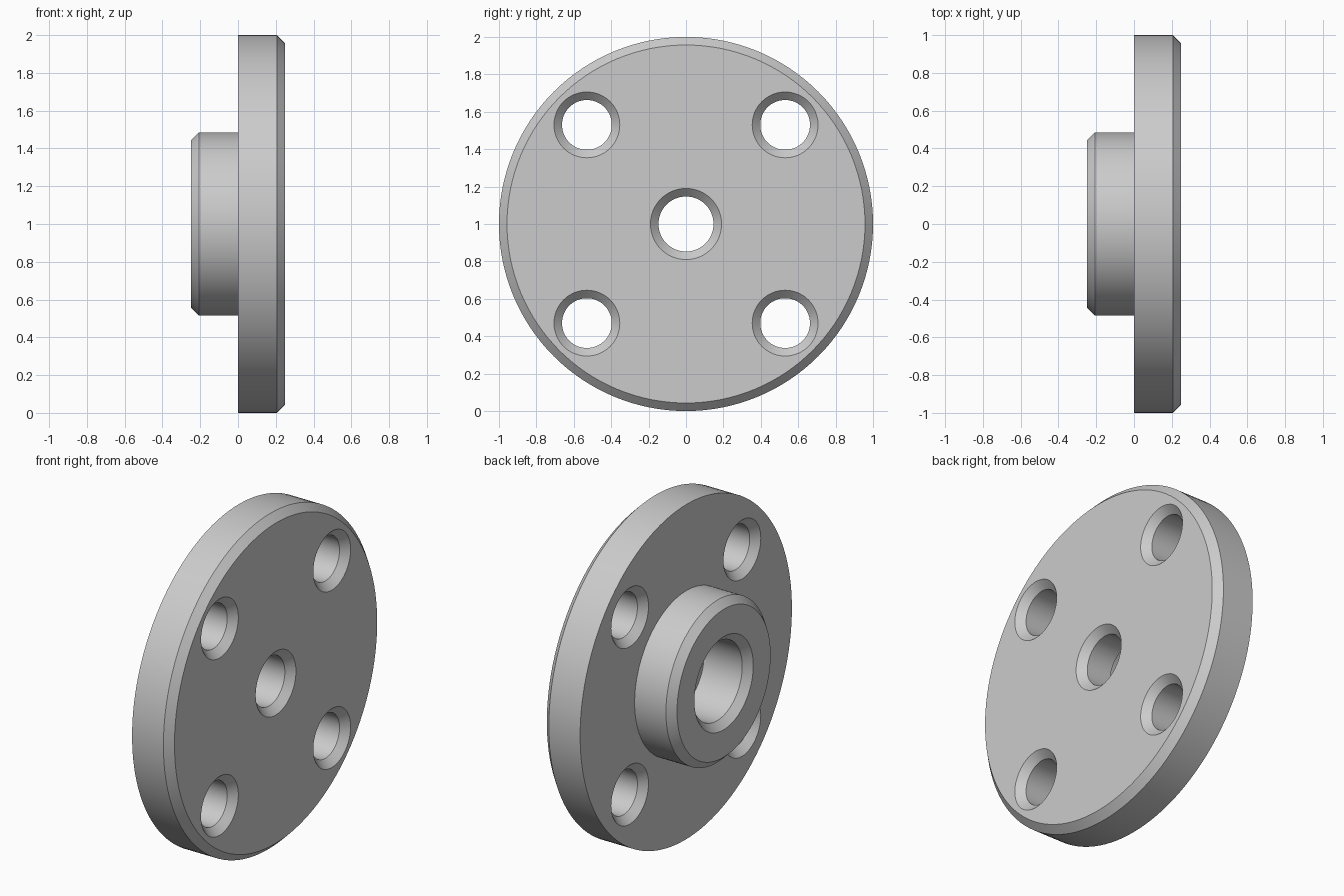
import bpy
import bmesh
from math import pi, radians
from mathutils import Matrix, Vector

default = bpy.data.objects.get("Cube")
if default:
    bpy.data.objects.remove(default, do_unlink=True)

# Single flat metal colour
GREY = (0.6, 0.6, 0.6, 1.0)
metal = bpy.data.materials.new("grey metal")
metal.use_nodes = True
metal.diffuse_color = GREY
metal.node_tree.nodes["Principled BSDF"].inputs["Base Color"].default_value = GREY

FRONT, BACK = 0.25, -0.25      # outer end faces along x
BEVEL = 0.043                  # chamfer size used everywhere


def lathe(name, profile, steps, centre):
    """Spin a closed (x, radius) profile about the x axis."""
    bm = bmesh.new()
    verts = [bm.verts.new((x, 0, r)) for x, r in profile]
    edges = [bm.edges.new((a, b)) for a, b in zip(verts, verts[1:] + verts[:1])]
    bmesh.ops.spin(bm, geom=verts + edges, cent=(0, 0, 0), axis=(1, 0, 0),
                   angle=2 * pi, steps=steps, use_merge=True)
    bmesh.ops.remove_doubles(bm, verts=bm.verts, dist=1e-5)
    bmesh.ops.dissolve_degenerate(bm, edges=bm.edges, dist=1e-6)
    bmesh.ops.transform(bm, matrix=Matrix.Translation(Vector(centre)), verts=bm.verts)
    bmesh.ops.recalc_face_normals(bm, faces=bm.faces)
    mesh = bpy.data.meshes.new(name)
    bm.to_mesh(mesh)
    bm.free()
    obj = bpy.data.objects.new(name, mesh)
    bpy.context.collection.objects.link(obj)
    mesh.materials.append(metal)
    return obj


# Disc, hub and stepped centre bore in one turned profile
DISC, HUB, BORE, COUNTERBORE, FLOOR = 1.0, 0.485, 0.147, 0.235, 0.045
flange = lathe("flange", [
    (FRONT, BORE + BEVEL), (FRONT, DISC - BEVEL), (FRONT - BEVEL, DISC),
    (0, DISC), (0, HUB), (BACK + BEVEL, HUB), (BACK, HUB - BEVEL),
    (BACK, COUNTERBORE + BEVEL), (BACK + BEVEL, COUNTERBORE),
    (FLOOR, COUNTERBORE), (FLOOR, BORE), (FRONT - BEVEL, BORE),
], 128, (0, 0, 1))

# Four bolt holes, chamfered at both ends
HOLE, SPACING, OVER = 0.133, 0.53, 0.02
wide = HOLE + BEVEL + OVER
hole_profile = [
    (-OVER, 0), (-OVER, wide), (BEVEL, HOLE),
    (FRONT - BEVEL, HOLE), (FRONT + OVER, wide), (FRONT + OVER, 0),
]
cutters = []
for sy in (-1, 1):
    for sz in (-1, 1):
        cutter = lathe("bolt_hole_cutter", hole_profile, 64,
                       (0, sy * SPACING, 1 + sz * SPACING))
        cutter.hide_render = True
        cutters.append(cutter)
        mod = flange.modifiers.new("bolt_hole", 'BOOLEAN')
        mod.operation = 'DIFFERENCE'
        mod.solver = 'EXACT'
        mod.object = cutter

# Bake the cuts and drop the cutters
graph = bpy.context.evaluated_depsgraph_get()
cut_mesh = bpy.data.meshes.new_from_object(flange.evaluated_get(graph))
flange.modifiers.clear()
flange.data = cut_mesh
for cutter in cutters:
    bpy.data.objects.remove(cutter, do_unlink=True)

# Merge the flat faces, then smooth the round walls
bm = bmesh.new()
bm.from_mesh(cut_mesh)
bmesh.ops.dissolve_limit(bm, angle_limit=radians(0.5), verts=bm.verts, edges=bm.edges)
bm.to_mesh(cut_mesh)
bm.free()

bpy.ops.object.select_all(action='DESELECT')
flange.select_set(True)
bpy.context.view_layer.objects.active = flange
bpy.ops.object.shade_smooth_by_angle(angle=radians(30))
